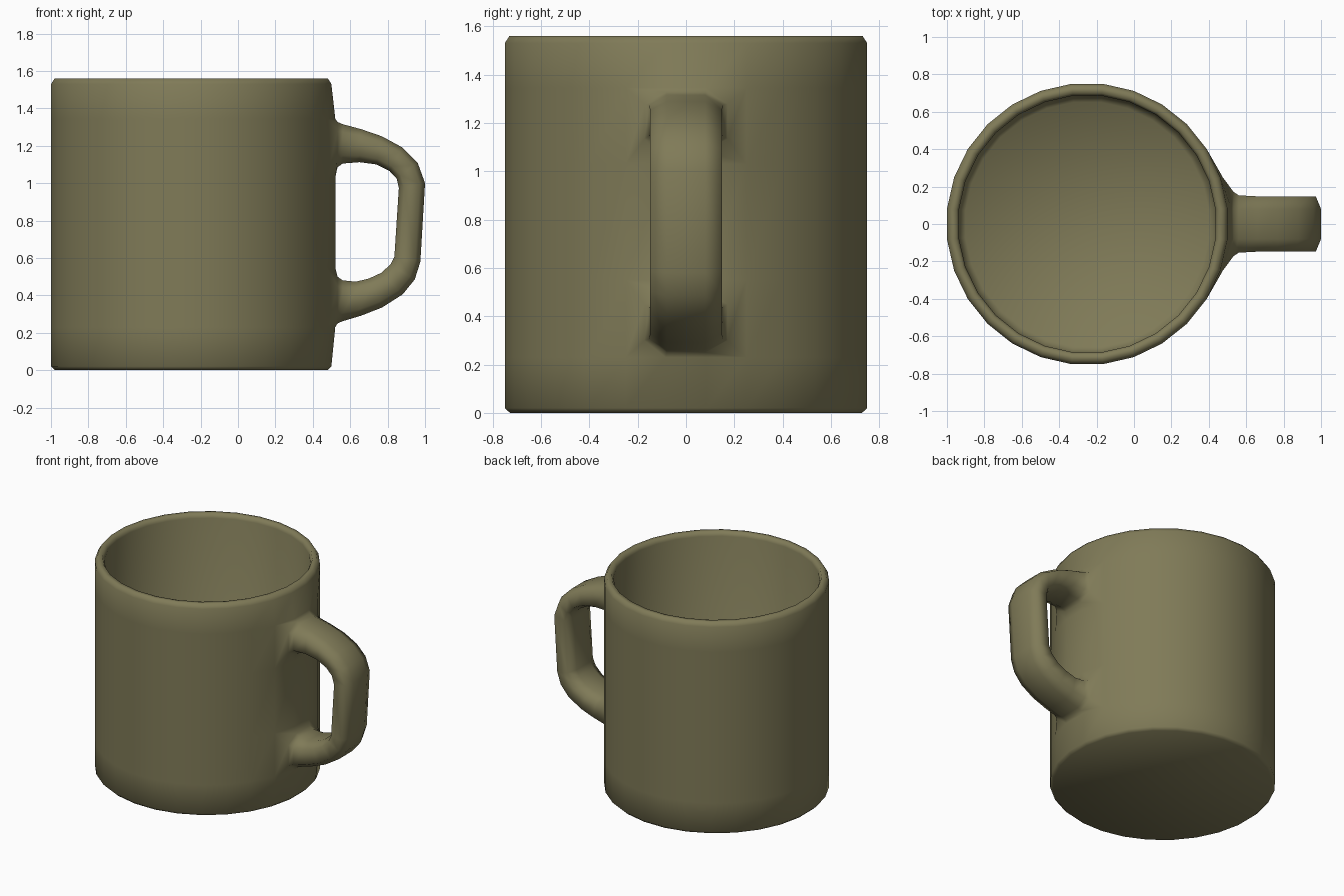
import bpy, bmesh, math

if "Cube" in bpy.data.objects:
    bpy.data.objects.remove(bpy.data.objects["Cube"])

SIDES = 28
CX = -0.25                      # axis of the cup
R = 0.754                       # outer radius to the corners

bm = bmesh.new()


def ring(r, z, flare=False):
    """One ring of the cup; flare pulls it out slightly where the handle joins."""
    out = []
    for i in range(SIDES):
        a = (i + 0.5) * 2 * math.pi / SIDES
        x, y = CX + r * math.cos(a), r * math.sin(a)
        if flare and x > 0.44:
            x = 0.52 if abs(y) < 0.15 else 0.475
        out.append(bm.verts.new((x, y, z)))
    return out


# Cup wall, from outer base up over the rim and down to the inner floor
profile = [(0.733, 0.0, False), (R, 0.02, False),
           (R, 0.23, True), (R, 0.55, True), (R, 1.03, True), (R, 1.345, True),
           (R, 1.53, False), (0.735, 1.56, False), (0.703, 1.56, False),
           (0.69, 1.53, False), (0.69, 0.10, False), (0.655, 0.06, False)]
rings = [ring(*p) for p in profile]
HOLES = (2, 4)                  # wall bands opened for the two handle roots
ROOT_COLS = (SIDES - 2, SIDES - 1, 0)
for k in range(len(rings) - 1):
    for i in range(SIDES):
        if k in HOLES and i in ROOT_COLS:
            continue
        j = (i + 1) % SIDES
        bm.faces.new((rings[k][i], rings[k][j], rings[k + 1][j], rings[k + 1][i]))
bm.faces.new(rings[0][::-1])    # underside
bm.faces.new(rings[-1])         # inner floor


def section(ox, oz, ix, iz, w):
    """Chamfered handle section between an outer and an inner point."""
    pts = [(-w, 0.2), (-0.08, 0), (0.08, 0), (w, 0.2),
           (w, 0.8), (0.08, 1), (-0.08, 1), (-w, 0.8)]
    return [bm.verts.new((ox + (ix - ox) * t, y, oz + (iz - oz) * t)) for y, t in pts]


# Handle stations: outer x, outer z, inner x, inner z, half width
stations = [
    (0.532, 1.327, 0.532, 1.085, 0.172), (0.56, 1.315, 0.56, 1.105, 0.153),
    (0.66, 1.288, 0.65, 1.112, 0.148), (0.77, 1.25, 0.74, 1.10, 0.148),
    (0.88, 1.19, 0.81, 1.065, 0.148), (0.96, 1.11, 0.848, 1.025, 0.148),
    (1.0, 1.00, 0.86, 0.975, 0.148), (0.975, 0.58, 0.836, 0.605, 0.148),
    (0.945, 0.485, 0.815, 0.565, 0.148), (0.88, 0.405, 0.765, 0.52, 0.148),
    (0.77, 0.335, 0.70, 0.49, 0.148), (0.66, 0.292, 0.63, 0.473, 0.148),
    (0.56, 0.262, 0.56, 0.48, 0.153), (0.532, 0.25, 0.532, 0.50, 0.172)]


def hole(outer, inner):
    """Edge of a root opening, in the same order as a handle section."""
    cols = (SIDES - 2, SIDES - 1, 0, 1)
    return [rings[outer][c] for c in cols] + [rings[inner][c] for c in cols[::-1]]


loops = [hole(5, 4)] + [section(*s) for s in stations] + [hole(2, 3)]
for a, b in zip(loops, loops[1:]):
    for i in range(8):
        j = (i + 1) % 8
        bm.faces.new((a[i], a[j], b[j], b[i]))

bmesh.ops.recalc_face_normals(bm, faces=bm.faces[:])
for f in bm.faces:
    f.smooth = True

# Single olive glaze
mat = bpy.data.materials.new("olive_glaze")
mat.diffuse_color = (0.215, 0.197, 0.097, 1.0)
mat.use_nodes = True
mat.node_tree.nodes["Principled BSDF"].inputs["Base Color"].default_value = mat.diffuse_color
mesh = bpy.data.meshes.new("mug")
bm.to_mesh(mesh)
bm.free()
mesh.materials.append(mat)
mug = bpy.data.objects.new("mug", mesh)
bpy.context.collection.objects.link(mug)
